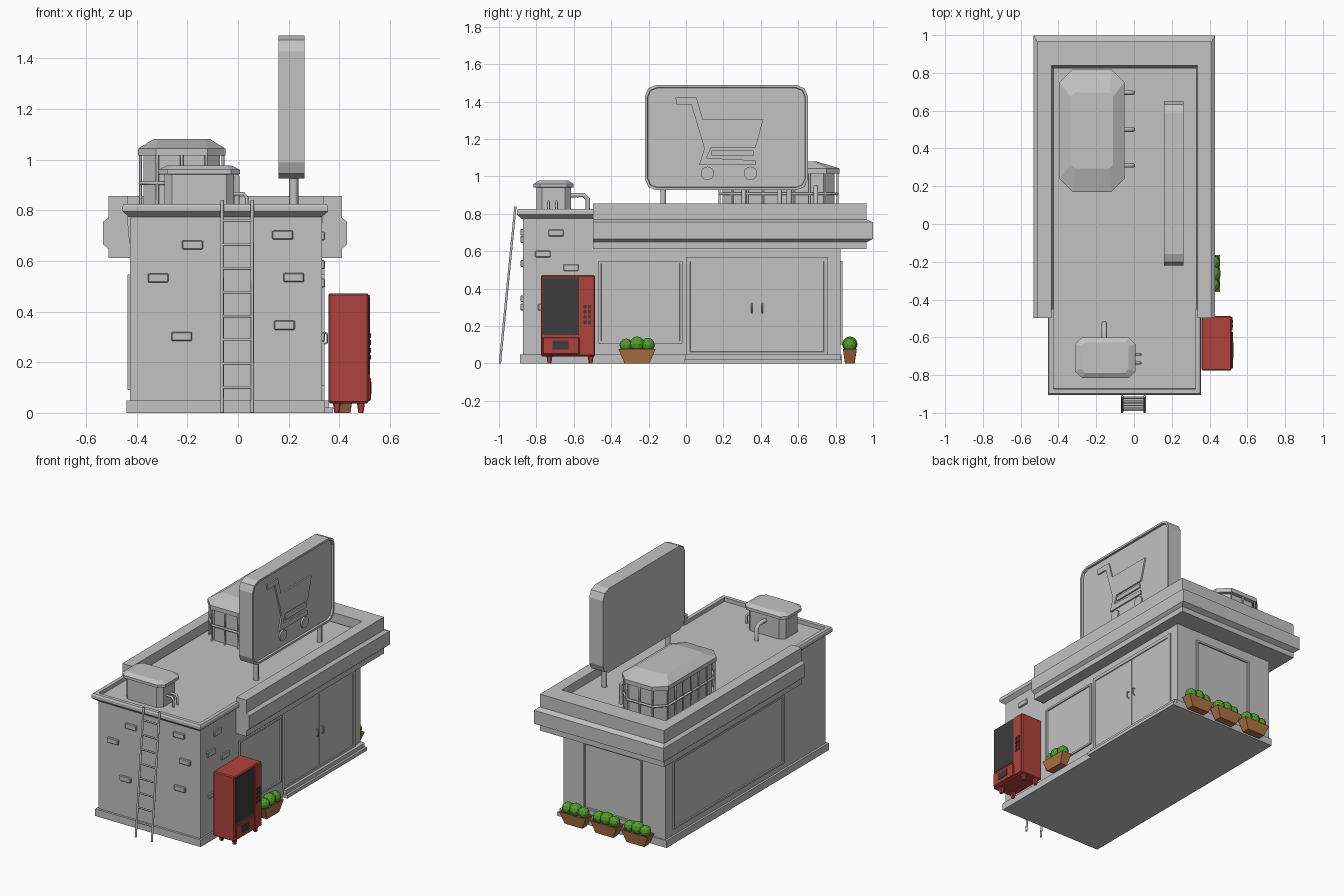
import bpy, bmesh, math
from mathutils import Vector

cube = bpy.data.objects.get("Cube")
if cube:
    bpy.data.objects.remove(cube, do_unlink=True)


def material(name, r, g, b):
    m = bpy.data.materials.new(name)
    m.use_nodes = True
    m.diffuse_color = (r, g, b, 1)
    m.node_tree.nodes["Principled BSDF"].inputs["Base Color"].default_value = (r, g, b, 1)
    return m


GREY = material("concrete grey", 0.54, 0.54, 0.54)
RED = material("machine red", 0.43, 0.055, 0.045)
DARK = material("dark glass", 0.045, 0.045, 0.045)
BROWN = material("planter brown", 0.42, 0.17, 0.06)
GREEN = material("leaf green", 0.09, 0.34, 0.025)


def finish(name, bm, mat):
    bmesh.ops.recalc_face_normals(bm, faces=bm.faces[:])
    mesh = bpy.data.meshes.new(name)
    bm.to_mesh(mesh)
    bm.free()
    mesh.materials.append(mat)
    obj = bpy.data.objects.new(name, mesh)
    bpy.context.collection.objects.link(obj)
    return obj


def recess(bm, normal, border, depth):
    """Sink the inner part of the face that looks along normal."""
    bm.normal_update()
    face = max(bm.faces, key=lambda f: f.normal.dot(Vector(normal)))
    bmesh.ops.inset_region(bm, faces=[face], thickness=border, use_even_offset=True)
    bmesh.ops.inset_region(bm, faces=[face], thickness=0.002, depth=-depth, use_even_offset=True)


def box(name, x, y, z, mat=GREY, normal=None, border=0.012, depth=0.007, bevel=0):
    bm = bmesh.new()
    bmesh.ops.create_cube(bm, size=1)
    for v in bm.verts:
        v.co = [(r[0] + r[1]) / 2 + c * (r[1] - r[0]) for c, r in zip(v.co, (x, y, z))]
    if normal:
        recess(bm, normal, border, depth)
    if bevel:
        bmesh.ops.bevel(bm, geom=bm.edges[:], offset=bevel, segments=1, affect='EDGES')
    return finish(name, bm, mat)


def skin(bm, rings, closed):
    """Join rings of vertices and close both ends."""
    rings = [[bm.verts.new(p) for p in ring] for ring in rings]
    n = len(rings[0])
    pairs = list(zip(rings, rings[1:])) + ([(rings[-1], rings[0])] if closed else [])
    for a, b in pairs:
        for i in range(n - 1 if closed else n):
            j = (i + 1) % n
            bm.faces.new((a[i], a[j], b[j], b[i]))
    if closed:
        bm.faces.new([r[0] for r in rings])
        bm.faces.new([r[-1] for r in rings])
    else:
        bm.faces.new(rings[0])
        bm.faces.new(rings[-1])


def trim(name, x0, x1, y_end, y_corner, profile, ys):
    """Sweep an (outset, z) profile round three sides."""
    s = math.copysign(ys, y_corner - y_end)
    bm = bmesh.new()
    skin(bm, [[(x0 - o, y_end, z), (x0 - o, y_corner + s * o, z),
               (x1 + o, y_corner + s * o, z), (x1 + o, y_end, z)] for o, z in profile], True)
    return finish(name, bm, GREY)


def octagon(cx, cy, hx, hy, c, z):
    quarter = [(hx, hy - c), (hx - c, hy), (c - hx, hy), (-hx, hy - c)]
    return [(cx + x, cy + y, z) for x, y in quarter + [(-x, -y) for x, y in quarter]]


def loft(name, cx, cy, sections, mat=GREY):
    bm = bmesh.new()
    skin(bm, [octagon(cx, cy, *s) for s in sections], False)
    return finish(name, bm, mat)


def prism(name, outline, x0, x1, border=0, depth=0):
    bm = bmesh.new()
    skin(bm, [[(x, y, z) for y, z in outline] for x in (x0, x1)], False)
    bmesh.ops.recalc_face_normals(bm, faces=bm.faces[:])
    if border:
        recess(bm, (1, 0, 0), border, depth)
    return finish(name, bm, GREY)


def tube(name, points, r, mat=GREY, cyclic=False):
    curve = bpy.data.curves.new(name, 'CURVE')
    curve.dimensions = '3D'
    curve.bevel_depth = r
    curve.bevel_resolution = 1
    curve.use_fill_caps = True
    spline = curve.splines.new('POLY')
    spline.points.add(len(points) - 1)
    for p, co in zip(spline.points, points):
        p.co = (*co, 1)
    spline.use_cyclic_u = cyclic
    temp = bpy.data.objects.new(name + " path", curve)
    bpy.context.collection.objects.link(temp)
    bpy.context.view_layer.update()
    mesh = bpy.data.meshes.new_from_object(temp.evaluated_get(bpy.context.evaluated_depsgraph_get()))
    bpy.data.objects.remove(temp, do_unlink=True)
    mesh.materials.clear()
    mesh.materials.append(mat)
    obj = bpy.data.objects.new(name, mesh)
    bpy.context.collection.objects.link(obj)


# Shop body, plinth, entrance step
box("walls", (-0.426, 0.332), (-0.872, 0.826), (0.01, 0.8))
box("plinth", (-0.44, 0.343), (-0.887, 0.835), (0, 0.048))
box("entrance_step_low", (0.3, 0.375), (-0.012, 0.835), (0, 0.022))
box("entrance_step_high", (0.3, 0.36), (-0.005, 0.83), (0.02, 0.048))

# Roof edges: low lip in front, deep stepped fascia behind
trim("front_roof_lip", -0.43, 0.33, -0.45, -0.878,
     [(-0.005, 0.79), (-0.005, 0.825), (0.02, 0.825), (0.026, 0.815), (0.026, 0.795), (0, 0.773), (-0.02, 0.773)], 1)
trim("back_fascia", -0.512, 0.41, -0.497, 0.965,
     [(-0.075, 0.78), (-0.075, 0.856), (0, 0.856), (0, 0.77), (0.02, 0.755), (0.02, 0.665),
      (0, 0.648), (0, 0.612), (-0.09, 0.612)], 1.68)

# Framed wall panels and double door
RIGHT = (1, 0, 0)
box("right_window_panel", (0.32, 0.341), (-0.467, -0.02), (0.107, 0.547), normal=RIGHT)
box("door_frame", (0.32, 0.341), (0, 0.76), (0.04, 0.568), normal=RIGHT, border=0.022)
box("left_window_panel", (-0.436, -0.41), (-0.42, 0.75), (0.09, 0.547), normal=(-1, 0, 0))
box("back_window_panel", (-0.255, 0.18), (0.81, 0.836), (0.1, 0.547), normal=(0, 1, 0))
for i, y in enumerate((0.2, 0.558)):
    box(f"door_leaf_{i}", (0.325, 0.337), (y - 0.176, y + 0.176), (0.05, 0.543))
for y in (0.352, 0.408):
    tube("door_handle", [(0.336, y, 0.27), (0.352, y, 0.278), (0.352, y, 0.312), (0.336, y, 0.32)], 0.004)

# Loose bricks standing out of the walls
for x, z in ((-0.18, 0.663), (-0.315, 0.533), (-0.222, 0.302), (0.176, 0.702), (0.22, 0.535), (0.183, 0.346)):
    box("front_brick", (x - 0.041, x + 0.041), (-0.885, -0.86), (z - 0.018, z + 0.018), bevel=0.004)
for y, z in ((-0.695, 0.698), (-0.765, 0.585), (-0.615, 0.512), (-0.75, 0.3)):
    box("side_brick", (0.32, 0.343), (y - 0.041, y + 0.041), (z - 0.018, z + 0.018), bevel=0.004)

# Ladder
for x in (-0.063, 0.056):
    tube("ladder_rail", [(x, -0.995, 0), (x, -0.912, 0.84)], 0.007)
for i in range(8):
    z = 0.1 + 0.094 * i
    y = -0.995 + 0.099 * z
    tube("ladder_rung", [(-0.063, y, z), (0.056, y, z)], 0.006)

# Roof sign with raised trolley emblem
corners = [(0.59, 1.427, 0), (-0.158, 1.427, 90), (-0.158, 0.988, 180), (0.59, 0.988, 270)]
rim = [(y + 0.062 * math.cos(math.radians(a + d)), z + 0.062 * math.sin(math.radians(a + d)))
       for y, z, a in corners for d in (0, 45, 90)]
prism("sign_board", rim, 0.16, 0.262, 0.014, 0.014)
for y in (-0.122, 0.552):
    tube("sign_post", [(0.22, y, 0.79), (0.22, y, 0.94)], 0.018)
trolley = [(-0.056, 1.422), (0.056, 1.422), (0.09, 1.305), (0.414, 1.305), (0.372, 1.155), (0.135, 1.155),
           (0.11, 1.098), (0.372, 1.086), (0.372, 1.06), (0.07, 1.06), (0.098, 1.15), (0.028, 1.385), (-0.05, 1.385)]
prism("trolley_basket", trolley, 0.24, 0.258)
box("trolley_shelf", (0.24, 0.258), (0.137, 0.362), (1.112, 1.138))
for y in (0.115, 0.345):
    prism("trolley_wheel", [(y + 0.036 * math.cos(math.tau * i / 16), 1.016 + 0.036 * math.sin(math.tau * i / 16))
                            for i in range(16)], 0.24, 0.258)

# Large roof unit with a rib cage and three elbow pipes
cx, cy = -0.222, 0.495
loft("large_unit", cx, cy, [(0.15, 0.3, 0.06, 0.79), (0.15, 0.3, 0.06, 1.015), (0.172, 0.326, 0.07, 1.015),
                            (0.172, 0.326, 0.07, 1.043), (0.112, 0.2, 0.02, 1.08)])
ring = octagon(cx, cy, 0.163, 0.315, 0.066, 0.907)
tube("large_unit_rail", ring, 0.008, cyclic=True)
for i, a in enumerate(ring):
    a, b = Vector(a), Vector(ring[(i + 1) % 8])
    steps = max(1, round((b - a).length / 0.08))
    for k in range(steps):
        p = a.lerp(b, k / steps)
        tube("large_unit_rib", [(p.x, p.y, 0.79), (p.x, p.y, 1.018)], 0.006)
for y in (0.31, 0.5, 0.695):
    tube("large_unit_pipe", [(-0.08, y, 0.945), (-0.02, y, 0.945), (-0.004, y, 0.93), (-0.004, y, 0.79)], 0.012)

# Small roof unit with pipes
loft("small_unit", -0.153, -0.708, [(0.138, 0.092, 0.03, 0.79), (0.138, 0.092, 0.03, 0.94), (0.16, 0.107, 0.035, 0.942),
                                    (0.16, 0.107, 0.035, 0.96), (0.125, 0.08, 0.02, 0.977)])
tube("small_unit_back_pipe", [(-0.157, -0.63, 0.9), (-0.157, -0.545, 0.9), (-0.157, -0.525, 0.88),
                              (-0.157, -0.525, 0.79)], 0.014)
for y in (-0.735, -0.692):
    tube("small_unit_side_pipe", [(-0.03, y, 0.865), (0.022, y, 0.865), (0.034, y, 0.85), (0.034, y, 0.79)], 0.008)

# Vending machine
box("vending_body", (0.357, 0.516), (-0.775, -0.487), (0.038, 0.472), RED, bevel=0.006)
box("vending_glass", (0.51, 0.519), (-0.764, -0.572), (0.152, 0.46), DARK)
box("vending_tray", (0.5, 0.524), (-0.766, -0.57), (0.048, 0.14), RED, bevel=0.004)
box("vending_slot", (0.52, 0.527), (-0.713, -0.628), (0.075, 0.122), DARK)
box("vending_control_column", (0.51, 0.521), (-0.564, -0.493), (0.046, 0.465), RED)
for i in range(8):
    y, z = -0.54 + 0.025 * (i % 2), 0.22 + 0.028 * (i // 2)
    box("vending_button", (0.518, 0.525), (y - 0.008, y + 0.008), (z - 0.009, z + 0.009), DARK)
for x in (0.39, 0.485):
    for y in (-0.73, -0.51):
        loft("vending_leg", x, y, [(0.01, 0.01, 0.004, 0), (0.016, 0.016, 0.005, 0.042)], RED)


# Planters with round shrubs
def planter(x, y, along_y):
    def size(a, b):
        return (b, a) if along_y else (a, b)
    loft("planter_box", x, y, [(*size(0.066, 0.026), 0.001, 0), (*size(0.099, 0.037), 0.001, 0.076),
                               (*size(0.09, 0.03), 0.001, 0.076), (*size(0.085, 0.026), 0.001, 0.064)], BROWN)
    for k, r in ((-1, 0.036), (0, 0.042), (1, 0.038)):
        bm = bmesh.new()
        bmesh.ops.create_icosphere(bm, subdivisions=2, radius=r)
        dx, dy = size(k * 0.058, 0)
        bmesh.ops.translate(bm, verts=bm.verts[:], vec=(x + dx, y + dy, 0.065 + r * 0.9))
        finish("planter_shrub", bm, GREEN)


planter(0.418, -0.262, True)
for x in (-0.255, -0.025, 0.205):
    planter(x, 0.876, False)
